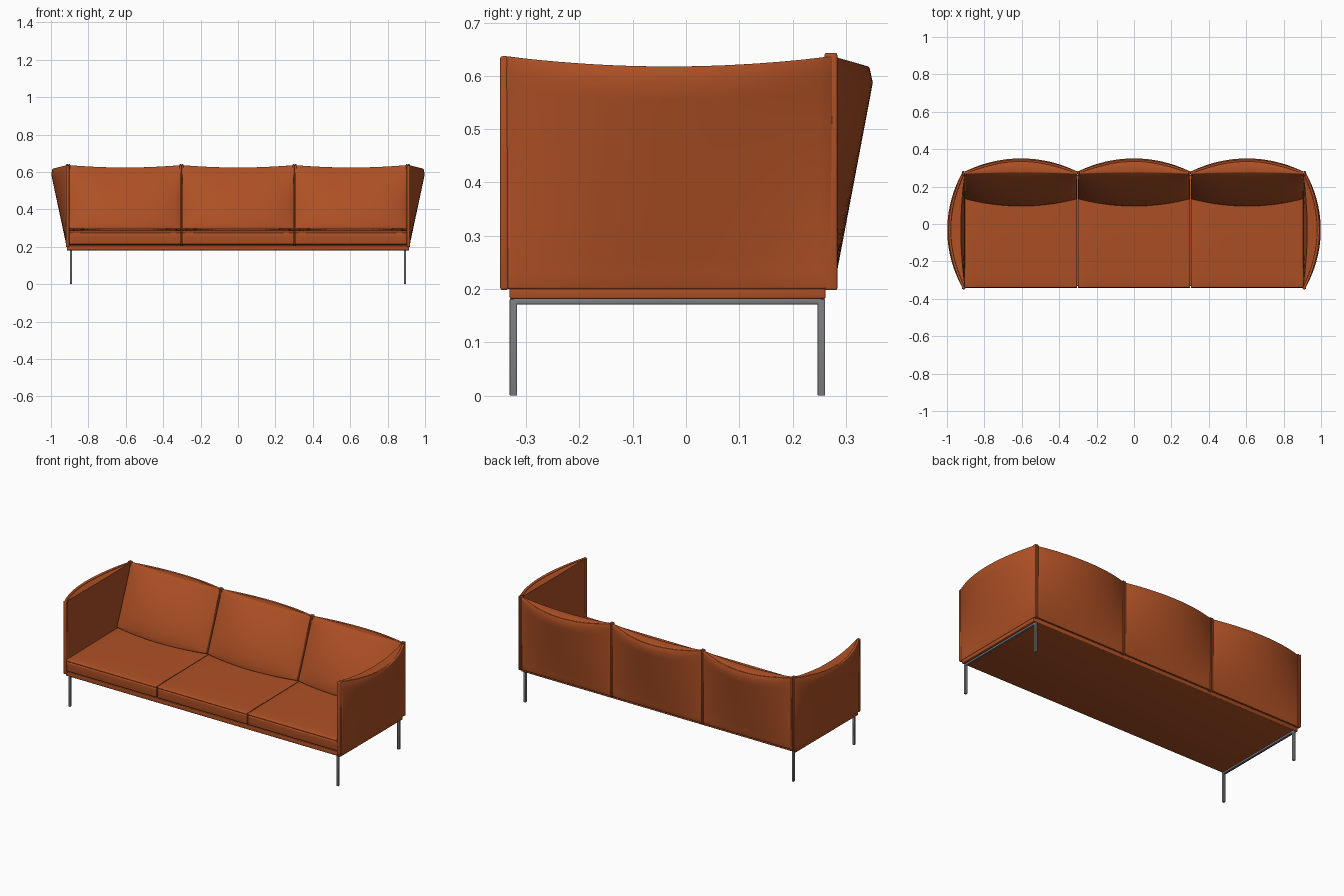
import bpy
import bmesh
import math

cube = bpy.data.objects.get("Cube")
if cube:
    bpy.data.objects.remove(cube, do_unlink=True)


def material(name, rgb):
    m = bpy.data.materials.new(name)
    m.use_nodes = True
    m.diffuse_color = (*rgb, 1)
    m.node_tree.nodes["Principled BSDF"].inputs["Base Color"].default_value = (*rgb, 1)
    return m


FABRIC = material("rust fabric", (0.42, 0.08, 0.018))
METAL = material("grey metal", (0.2, 0.21, 0.22))


def finish(name, bm, mat, bevel=0.0, solid=0.0):
    """Turn a bmesh into an object with optional thickness and rounded edges."""
    bmesh.ops.recalc_face_normals(bm, faces=bm.faces)
    me = bpy.data.meshes.new(name)
    bm.to_mesh(me)
    bm.free()
    ob = bpy.data.objects.new(name, me)
    bpy.context.collection.objects.link(ob)
    me.materials.append(mat)
    bpy.ops.object.select_all(action="DESELECT")
    ob.select_set(True)
    bpy.context.view_layer.objects.active = ob
    if solid:
        s = ob.modifiers.new("thickness", "SOLIDIFY")
        s.thickness = solid
        s.offset = 0
        bpy.ops.object.modifier_apply(modifier=s.name)
    if bevel:
        b = ob.modifiers.new("rounding", "BEVEL")
        b.width = bevel
        b.segments = 3
        b.limit_method = "ANGLE"
        b.angle_limit = math.radians(40)
        bpy.ops.object.modifier_apply(modifier=b.name)
    bpy.ops.object.shade_smooth_by_angle(angle=math.radians(40))


def box(name, lo, hi, mat, bevel=0.0):
    bm = bmesh.new()
    bmesh.ops.create_cube(bm, size=1)
    for v in bm.verts:
        v.co = [(a + b) / 2 + c * (b - a) for a, b, c in zip(lo, hi, v.co)]
    finish(name, bm, mat, bevel)


def loft(name, section, steps, closed, bevel=0.0, solid=0.0):
    """Skin fabric sections given by section(u), u from -1 to 1."""
    bm = bmesh.new()
    rows = [[bm.verts.new(p) for p in section(2 * i / steps - 1)]
            for i in range(steps + 1)]
    n = len(rows[0])
    for a, b in zip(rows, rows[1:]):
        for j in range(n if closed else n - 1):
            k = (j + 1) % n
            bm.faces.new((a[j], a[k], b[k], b[j]))
    if closed:
        bm.faces.new(rows[0])
        bm.faces.new(rows[-1])
    finish(name, bm, FABRIC, bevel, solid)


def rim(u):
    """Height of the dipping top edge of the shells."""
    return 0.617 + 0.02 * u * u


def flare(z):
    """How far the shells lean outward at a height, 0 to 1."""
    return max(0, min(1, (z - 0.21) / 0.385))


def shell(name, place, bulge):
    """Curved panel flaring outward with height; place(u, out, z) positions it."""
    def section(u):
        e = 1 - u * u
        pts = []
        for j in range(15):
            z = 0.2 + (rim(u) - 0.2) * j / 14
            tuck = 0.008 * e if j == 14 else 0
            pts.append(place(u, bulge * e * flare(z) - tuck, z))
        return pts
    loft(name, section, 24, False, 0.004, 0.014)


# Platform and metal side frames
box("base", (-0.915, -0.331, 0.181), (0.915, 0.262, 0.206), FABRIC, 0.004)
for side, sx in (("left", 1), ("right", -1)):
    x = 0.893 * sx
    for end, y in (("front", -0.324), ("back", 0.254)):
        box(f"{side}_{end}_leg", (x - 0.006, y - 0.007, 0), (x + 0.006, y + 0.007, 0.181),
            METAL, 0.0015)
    box(f"{side}_rail", (x - 0.006, -0.324, 0.171), (x + 0.006, 0.254, 0.182), METAL, 0.0015)

    # Arm shell, front edge binding and the padding that fills its curve
    shell(f"{side}_arm", lambda u, o, z: (sx * (0.911 + o), -0.032 + 0.306 * u, z), 0.082)
    box(f"{side}_arm_front_edge", (sx * 0.911 - 0.009, -0.349, 0.198),
        (sx * 0.911 + 0.009, -0.333, 0.637), FABRIC, 0.005)

    def arm_pad(u):
        e = 1 - u * u
        top = rim(u) - 0.001
        pts = []
        for j in range(11):
            t = j / 10
            pts.append((0.904 + 0.022 * e * t * t, 0.204 + (top - 0.204) * t))
        pts.append((0.911 + 0.078 * e, top - 0.006))
        pts.append((0.912, 0.204))
        return [(sx * x, -0.032 + 0.298 * u, z) for x, z in pts]
    loft(f"{side}_arm_padding", arm_pad, 24, True)

# Paired seam bindings along the back
for i, x in enumerate((-0.908, -0.303, 0.303, 0.908)):
    for part, dx in (("a", -0.0055), ("b", 0.0055)):
        box(f"back_seam_{i + 1}{part}", (x + dx - 0.005, 0.26, 0.198),
            (x + dx + 0.005, 0.284, 0.643), FABRIC, 0.004)

# Three bays, each with back shell, seat cushion and back cushion
for label, cx in (("right", -0.604), ("middle", 0), ("left", 0.604)):
    shell(f"{label}_back_shell", lambda u, o, z: (cx + 0.302 * u, 0.272 + o, z), 0.073)

    def seat(u):
        crown = 0.008 * (1 - u ** 4)
        # underside, grooved front, softly crowned top
        pts = [(0.24, 0.207), (-0.333, 0.212), (-0.34, 0.218), (-0.342, 0.268),
               (-0.337, 0.273), (-0.342, 0.278), (-0.337, 0.286)]
        for j in range(1, 9):
            t = j / 8
            pts.append((-0.337 + 0.577 * t, 0.286 + (0.006 + crown) * math.sin(math.pi * t / 2)))
        return [(cx + 0.3 * u, y, z) for y, z in pts]
    loft(f"{label}_seat_cushion", seat, 20, True, 0.005)

    def back(u):
        e = 1 - u * u
        top = 0.624 + 0.013 * u * u
        pts = [(0.255, 0.28), (0.165 - 0.04 * e, 0.28)]
        # plump front: steep low down, leaning back towards the top
        for j in range(15):
            t = j / 14
            lean = t ** (1 + 0.6 * (1 - u ** 4))
            y = (0.133 - 0.038 * e) * (1 - lean) + (0.268 + 0.008 * e) * lean
            pts.append((y, 0.3 + (top - 0.3) * t))
        # top spreads out to meet the curved shell
        pts += [(0.274 + 0.035 * e, top - 0.001), (0.275 + 0.064 * e, top - 0.009)]
        return [(cx + 0.297 * u, y, z) for y, z in pts]
    loft(f"{label}_back_cushion", back, 20, True, 0.005)
